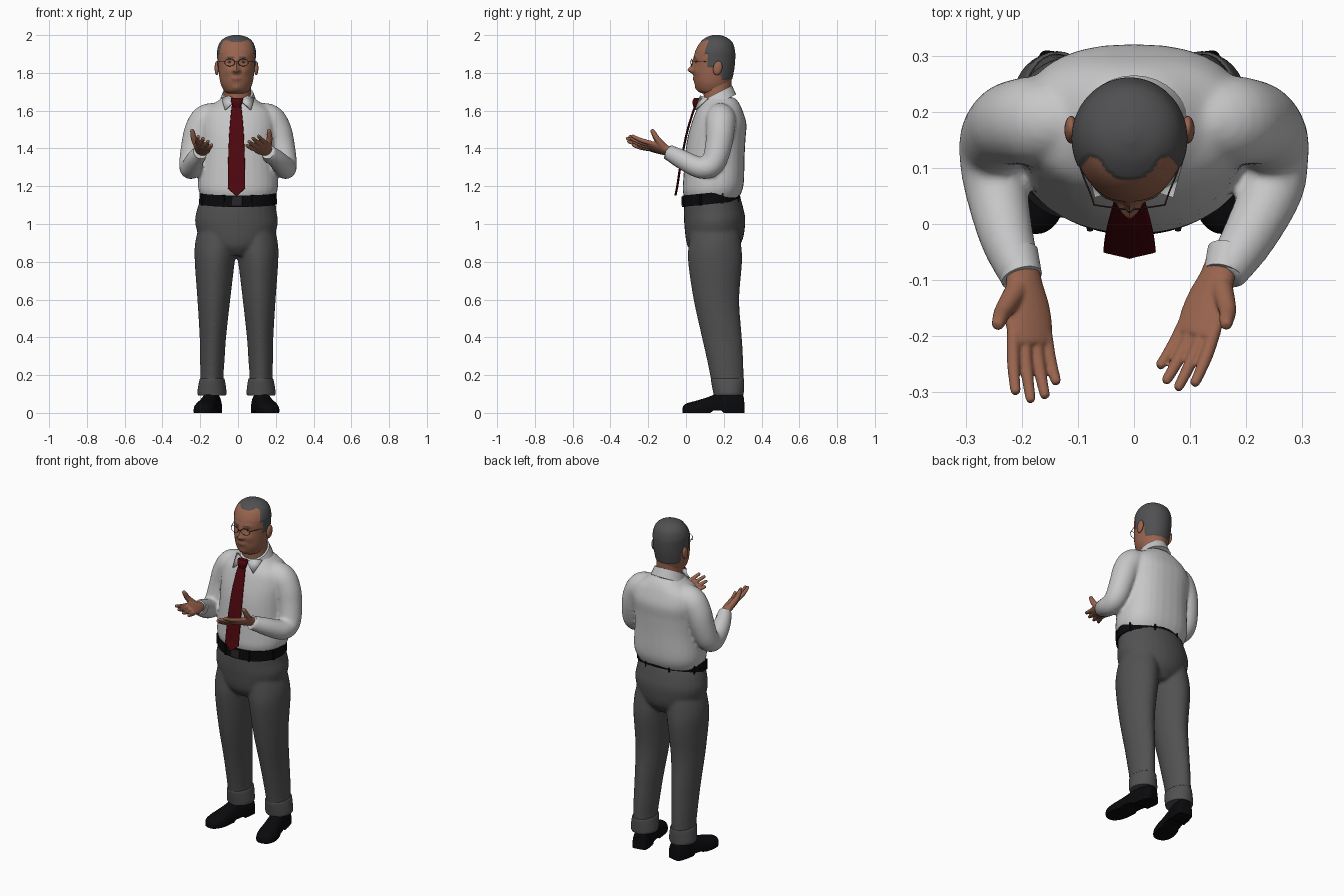
import bpy, bmesh, math
from mathutils import Vector, Matrix

if "Cube" in bpy.data.objects:
    bpy.data.objects.remove(bpy.data.objects["Cube"])


def material(name, red, green, blue):
    mat = bpy.data.materials.new(name)
    mat.use_nodes = True
    mat.diffuse_color = (red, green, blue, 1)
    shader = next(n for n in mat.node_tree.nodes if n.type == "BSDF_PRINCIPLED")
    shader.inputs["Base Color"].default_value = (red, green, blue, 1)
    shader.inputs["Roughness"].default_value = 0.8
    return mat


skin = material("skin", .32, .13, .077)
lips = material("lips", .25, .09, .06)
hair = material("grey hair", .08, .08, .084)
white = material("white cotton", .57, .57, .58)
wool = material("grey wool", .083, .083, .085)
silk = material("red silk", .075, .002, .004)
leather = material("black leather", .003, .003, .004)
frame = material("dark frame", .04, .025, .02)
metal = material("buckle metal", .02, .02, .022)
eye_white = material("eye white", .33, .27, .24)


def refine(rings, steps):
    """Catmull-Rom interpolation between the given cross-sections."""
    rings = [Vector(r) for r in rings]
    result = []
    for i in range(len(rings) - 1):
        b, c = rings[i], rings[i + 1]
        a = rings[i - 1] if i else b
        d = rings[min(i + 2, len(rings) - 1)]
        for k in range(steps):
            t = k / steps
            result.append(b + (c - a) * (t / 2) + (a * 2 - b * 5 + c * 4 - d) * (t * t / 2)
                          + (b * 3 - a - c * 3 + d) * (t ** 3 / 2))
    return result + [rings[-1]]


def outline(angle, power):
    """Point on a unit superellipse."""
    return [math.copysign(abs(f) ** (2 / power), f) for f in (math.cos(angle), math.sin(angle))]


def loft(bm, rings, steps=5, sides=32, power=2, back=None, tilt=0, side=None):
    """Rings are (x, y, z, half width, half depth); level unless a side vector is given."""
    rings = refine(rings, steps)
    loops = []
    for i, ring in enumerate(rings):
        centre = Vector(ring[:3])
        across, other = Vector((1, 0, 0)), Vector((0, 1, tilt))
        if side:
            after, before = rings[min(i + 1, len(rings) - 1)], rings[max(i - 1, 0)]
            along = (Vector(after[:3]) - Vector(before[:3])).normalized()
            across = Vector(side)
            across = (across - along * across.dot(along)).normalized()
            other = along.cross(across)
        loop = []
        for k in range(sides):
            u, v = outline(math.tau * k / sides, back if back and k < sides / 2 else power)
            loop.append(bm.verts.new(centre + across * max(ring[3], .001) * u + other * max(ring[4], .001) * v))
        loops.append(loop)
    for low, high in zip(loops, loops[1:]):
        for k in range(sides):
            n = (k + 1) % sides
            bm.faces.new((low[k], low[n], high[n], high[k]))
    bm.faces.new(loops[0][::-1])
    bm.faces.new(loops[-1])


def finish(bm, name, *mats, fuse=0, thick=0):
    bmesh.ops.recalc_face_normals(bm, faces=bm.faces)
    mesh = bpy.data.meshes.new(name)
    bm.to_mesh(mesh)
    bm.free()
    obj = bpy.data.objects.new(name, mesh)
    bpy.context.collection.objects.link(obj)
    for mat in mats:
        mesh.materials.append(mat)
    if fuse:
        remesh = obj.modifiers.new("Fuse", "REMESH")
        remesh.mode, remesh.voxel_size, remesh.use_smooth_shade = "VOXEL", fuse, True
        soften = obj.modifiers.new("Soften", "SMOOTH")
        soften.factor, soften.iterations = .5, 4
    if thick:
        obj.modifiers.new("Thickness", "SOLIDIFY").thickness = thick
    bpy.ops.object.select_all(action="DESELECT")
    obj.select_set(True)
    bpy.context.view_layer.objects.active = obj
    bpy.ops.object.shade_smooth_by_angle(angle=math.radians(50))


def part(name, mat, rings, **options):
    bm = bmesh.new()
    loft(bm, rings, **options)
    finish(bm, name, mat)


def ball(name, mat, place, size, turn=0):
    bm = bmesh.new()
    matrix = Matrix.Translation(place) @ Matrix.Rotation(turn, 4, "X") @ Matrix.Diagonal((*size, 1))
    bmesh.ops.create_uvsphere(bm, u_segments=20, v_segments=12, radius=1, matrix=matrix)
    finish(bm, name, mat)


# Head: lofted skull with soft sculpted features
MID = -.008
HEAD = [(1.69, .09, .2, .05), (1.705, .062, .22, .066), (1.74, .047, .235, .083), (1.78, .041, .245, .091),
        (1.83, .04, .254, .096), (1.88, .042, .258, .099), (1.92, .051, .256, .099), (1.96, .075, .243, .085),
        (1.986, .11, .212, .056), (1.998, .145, .175, .012)]
BUMPS = [(0, 1.814, .015, .016, .026), (0, 1.84, .01, .03, .012), (.015, 1.81, .009, .008, .01),
         (.036, 1.858, .018, .013, -.007), (.036, 1.882, .028, .01, .004), (0, 1.767, .025, .012, .005),
         (0, 1.72, .02, .015, .005), (.045, 1.81, .02, .02, .006)]


def is_hair(x, y, z):
    if z > 1.9:
        return y > .08 + .04 * math.exp(-((abs(x) - .065) / .025) ** 2)
    if z > 1.83:
        return y > .115
    return y > .185 and z > 1.765


bm = bmesh.new()
loft(bm, [(0, (f + b) / 2, z, w, (b - f) / 2) for z, f, b, w in HEAD], steps=8, sides=96)
bm.normal_update()
for face in bm.faces:
    x, y, z = face.calc_center_median()
    brow = y < .1 and .015 < abs(x) < .052 and abs(z - 1.884) < .003
    mouth = y < .1 and (x / .03) ** 2 + ((z - 1.766) / .006) ** 2 < 1
    face.material_index = 1 if brow or is_hair(x, y, z) else 2 if mouth else 0
moves = {v: v.normal * .003 for v in bm.verts if all(f.material_index == 1 for f in v.link_faces)}
for vert in bm.verts:
    x, y, z = vert.co
    if vert in moves:
        vert.co += moves[vert]
    if y < .13:
        for bx, bz, wide, tall, push in BUMPS:
            vert.co.y -= push * math.exp(-((abs(x) - bx) / wide) ** 2 - ((z - bz) / tall) ** 2)
    vert.co.x += MID
finish(bm, "head", skin, hair, lips)
part("neck", skin, [(0, .172, 1.6, .075, .075), (-.003, .167, 1.68, .073, .073), (MID, .163, 1.77, .074, .078)])

# Ears, eyes and glasses
for s, label in ((1, "left"), (-1, "right")):
    ball(label + "_ear", skin, (MID + s * .104, .168, 1.825), (.012, .024, .038), -.2)
    ball(label + "_eye", eye_white, (MID + s * .036, .063, 1.856), (.012, .011, .005))
    ball(label + "_iris", frame, (MID + s * .036, .0535, 1.856), (.005, .003, .005))
    rim = [(MID + s * .036 + .027 * math.cos(a), .03 + .004 * math.cos(a) * s, 1.855 + .019 * math.sin(a), .0014, .0014)
           for a in (math.tau * k / 24 for k in range(25))]
    part(label + "_glasses_rim", frame, rim, steps=1, sides=8, side=(0, 1, 0))
    temple = [(.063, .034, 1.862), (.07, .055, 1.862), (.089, .105, 1.86), (.102, .17, 1.852)]
    part(label + "_glasses_arm", frame, [(MID + s * x, y, z, .0015, .0015) for x, y, z in temple],
         sides=8, side=(0, 0, 1))
part("glasses_bridge", frame, [(MID + x, y, 1.861, .0014, .0014) for x, y in ((-.01, .029), (0, .021), (.01, .029))],
     sides=8, side=(0, 0, 1))

# Shirt: torso and both sleeves fused
bm = bmesh.new()
loft(bm, [(0, .135, 1.13, .188, .14), (0, .14, 1.175, .208, .157), (0, .146, 1.23, .212, .161),
          (0, .152, 1.35, .202, .158), (0, .161, 1.45, .202, .154), (0, .174, 1.53, .205, .146),
          (0, .177, 1.597, .185, .124), (0, .18, 1.642, .12, .1), (0, .178, 1.67, .083, .078)], power=2.1, back=2.4)
WRISTS = {1: Vector((.16, -.092, 1.381)), -1: Vector((-.2, -.096, 1.381))}
for s, wrist in WRISTS.items():
    arm = [(.09, .18, 1.582, .061), (.163, .184, 1.557, .079), (.206, .182, 1.5, .076), (.229, .173, 1.42, .071),
           (.246, .15, 1.335, .065), (.251, .115, 1.3, .06), (.245, .06, 1.302, .056)]
    sleeve = [(s * x, y, z, r, r) for x, y, z, r in arm]
    bend = Vector(sleeve[-1][:3]).lerp(wrist, .55) + Vector((s * .006, 0, -.002))
    sleeve += [(*bend, .048, .05), (*wrist, .037, .04)]
    loft(bm, sleeve, side=(1, .01, .02), sides=24)
finish(bm, "shirt", white, fuse=.009)
for s, label in ((1, "left"), (-1, "right")):
    end = WRISTS[s]
    back = end + Vector((s * .012, .04, -.022))
    part(label + "_shirt_cuff", white, [(*back, .042, .044), (*end, .037, .04)], side=(1, 0, 0), steps=2)

# Collar and its points
part("collar", white, [(0, .167, 1.637, .102, .098), (0, .162, 1.692, .081, .082)], tilt=.5, steps=3)
for s, label in ((1, "left"), (-1, "right")):
    bm = bmesh.new()
    corners = [(.01, .066, 1.66), (.05, .075, 1.68), (.088, .112, 1.668), (.07, .047, 1.605)]
    bm.faces.new([bm.verts.new((s * x, y, z)) for x, y, z in corners])
    finish(bm, label + "_collar_point", white, thick=.009)

# Tie
part("tie", silk, [(-.008, y, z, w, .006) for z, y, w in
                   ((1.64, .056, .022), (1.6, .04, .028), (1.5, .009, .037), (1.4, -.013, .042), (1.3, -.031, .045),
                    (1.2, -.046, .046), (1.185, -.049, .043), (1.15, -.056, .004))], power=3, sides=24)
part("tie_knot", silk, [(-.006, .058, 1.668, .032, .014), (-.006, .052, 1.648, .03, .018),
                        (-.006, .05, 1.615, .018, .01)], power=3, sides=24)

# Hands: palms up, thumbs outward
for s, label in ((1, "left"), (-1, "right")):
    start = WRISTS[s] + Vector((0, .03, -.003))
    knuckles = Vector((.112, -.195, 1.416)) if s > 0 else Vector((-.184, -.21, 1.416))
    along = (knuckles - start).normalized()
    outward = Vector((s * .88, 0, .47))
    outward = (outward - along * outward.dot(along)).normalized()
    up = along.cross(outward) * -s
    up = up if up.z > 0 else -up
    bm = bmesh.new()
    palm = [(0, .031, .025), (.25, .034, .023), (.5, .043, .021), (.75, .046, .019), (1, .042, .015), (1.05, .036, .01)]
    loft(bm, [(*start.lerp(knuckles, t), a, b) for t, a, b in palm], side=outward, sides=24)
    for place, length in ((.033, .1), (.011, .112), (-.011, .105), (-.032, .082)):
        root = knuckles + outward * place - along * .015
        aim = (along + outward * place * 3 - Vector((s * .08 if s > 0 else 0, 0, 0))).normalized()
        finger = [(*(root + aim * length * t * 1.15 + up * lift), r, r) for t, lift, r in
                  ((0, 0, .0122), (.4, -.003, .0118), (.75, 0, .0103), (.96, .004, .0088), (1, .005, .004))]
        loft(bm, finger, side=outward, sides=12, steps=4)
    tip = Vector((.164, -.182, 1.5)) if s > 0 else Vector((-.244, -.182, 1.5))
    base = start.lerp(knuckles, .35) + outward * .014
    joint = base.lerp(tip, .5) + Vector((s * .007, -.005, 0))
    loft(bm, [(*base, .023, .021), (*joint, .016, .016), (*joint.lerp(tip, .6), .0135, .0135),
              (*joint.lerp(tip, .95), .01, .01), (*tip, .004, .004)], side=(0, 1, 0), sides=14)
    finish(bm, label + "_hand", skin, fuse=.0035)

# Trousers: hips and legs fused, with turned-up cuffs
bm = bmesh.new()
loft(bm, [(MID, .15, .84, .09, .1), (MID, .153, .9, .18, .146), (MID, .153, 1, .218, .161),
          (MID, .146, 1.07, .211, .157), (0, .138, 1.135, .197, .147)], tilt=.1)
LEG = [(.095, .152, 1, .1, .125), (.107, .153, .9, .112, .138), (.115, .154, .8, .106, .143),
       (.12, .161, .6, .087, .121), (.125, .19, .4, .07, .106), (.128, .207, .28, .065, .096),
       (.13, .217, .19, .061, .088), (.13, .224, .1, .064, .079)]
for s in (1, -1):
    loft(bm, [(MID + s * x, y, z, a, b) for x, y, z, a, b in LEG], power=1.85)
finish(bm, "trousers", wool, fuse=.009)
for s, label in ((1, "left"), (-1, "right")):
    part(label + "_trouser_cuff", wool, [(MID + s * .13, .225, .092, .072, .078), (MID + s * .13, .225, .11, .077, .081),
                                         (MID + s * .129, .22, .175, .067, .088), (MID + s * .129, .22, .182, .058, .082)])

# Belt, loops and buckle
part("belt", leather, [(0, .134, 1.106, .206, .154), (0, .134, 1.166, .204, .152)], steps=1, sides=64, tilt=.1)
for k in range(8):
    u, v = outline(math.tau * (k + .5) / 8, 2)
    x, y, z = .205 * u, .134 + .153 * v, 1.136 + .0153 * v
    part("belt_loop", leather, [(x, y, z - .033, .006, .006), (x, y, z + .03, .006, .006)], steps=1, sides=8, power=4)
part("buckle", metal, [(-.005, -.021, 1.098, .028, .004), (-.005, -.021, 1.146, .028, .004)], steps=1, sides=16, power=8)

# Shoes: toes turned slightly out, soles flattened on the ground
for s, label in ((1, "left"), (-1, "right")):
    bm = bmesh.new()
    shoe = [(.304, .022, .07), (.295, .042, .1), (.24, .05, .115), (.18, .048, .108), (.12, .053, .085),
            (.06, .058, .066), (.015, .05, .054), (-.008, .032, .043), (-.016, .01, .03)]
    loft(bm, [(MID + s * (.18 - .21 * y), y, .012, w, h - .012) for y, w, h in shoe], side=(1, 0, 0), power=2.4)
    for vert in bm.verts:
        vert.co.z = max(vert.co.z, 0 if vert.co.y > .2 or vert.co.y < .13 else .012)
    finish(bm, label + "_shoe", leather)
